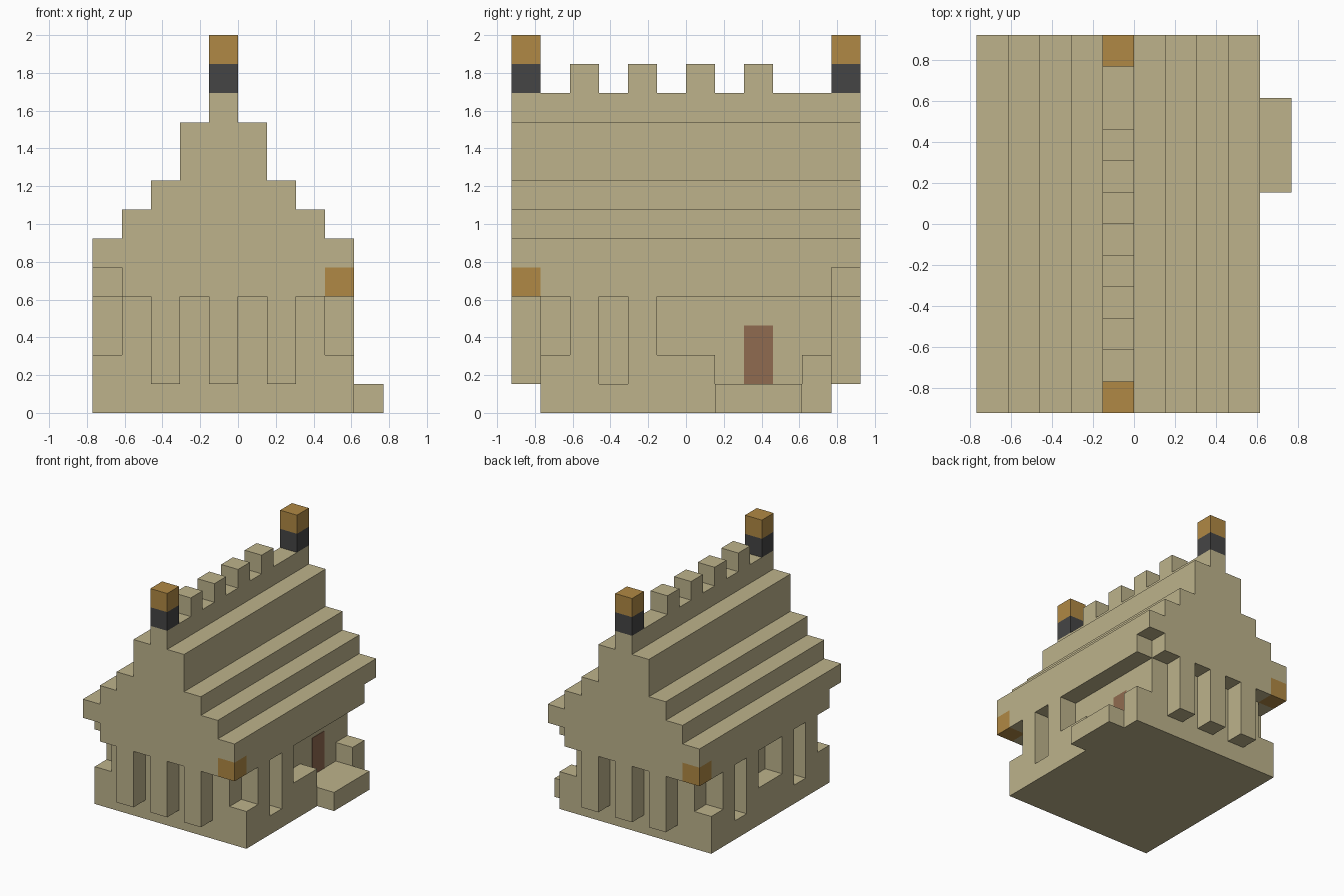
import bpy
import bmesh

cube = bpy.data.objects.get("Cube")
if cube:
    bpy.data.objects.remove(cube, do_unlink=True)

U = 2 / 13  # one building block


def material(name, rgb):
    mat = bpy.data.materials.new(name)
    mat.use_nodes = True
    mat.diffuse_color = (*rgb, 1)
    mat.node_tree.nodes["Principled BSDF"].inputs["Base Color"].default_value = (*rgb, 1)
    return mat


STONE = material("sandstone", (0.51, 0.45, 0.26))
GOLD = material("gold", (0.434, 0.25, 0.058))
DARK = material("charcoal", (0.06, 0.06, 0.06))
WOOD = material("door_brown", (0.28, 0.145, 0.08))


def finish(name, bm, mat):
    bmesh.ops.recalc_face_normals(bm, faces=bm.faces)
    mesh = bpy.data.meshes.new(name)
    bm.to_mesh(mesh)
    bm.free()
    mesh.materials.append(mat)
    obj = bpy.data.objects.new(name, mesh)
    bpy.context.collection.objects.link(obj)
    return obj


def box(name, xs, ys, zs, mat=STONE):
    """Box between block coordinates."""
    bm = bmesh.new()
    bmesh.ops.create_cube(bm, size=1)
    for v in bm.verts:
        v.co = [U * (a + (b - a) * (c + 0.5)) for c, (a, b) in zip(v.co, (xs, ys, zs))]
    return finish(name, bm, mat)


def cut(obj, xs, ys, zs):
    cutter = box("cutter", xs, ys, zs)
    cutter.hide_render = True
    mod = obj.modifiers.new("opening", "BOOLEAN")
    mod.operation, mod.solver, mod.object = "DIFFERENCE", "EXACT", cutter
    bpy.context.view_layer.objects.active = obj
    bpy.ops.object.modifier_apply(modifier=mod.name)
    bpy.data.objects.remove(cutter, do_unlink=True)


# Base and porch step
box("foundation", (-5, 4), (-5, 5), (0, 1))
box("porch_step", (4, 5), (1, 4), (0, 1))

# Walls with window slots, open corners and porch recess
walls = box("walls", (-5, 4), (-5, 5), (1, 4))
left, right = (3, 4.5), (-5.5, -4)
for y in (-3, 2):
    cut(walls, right, (y, y + 1), (0.5, 4.5))
cut(walls, right, (-1, 1), (2, 4.5))
cut(walls, left, (-3, -2), (0.5, 4.5))
for side in (left, right):
    cut(walls, side, (-5.5, -4), (2, 4.5))
cut(walls, right, (4, 5.5), (2, 4.5))
cut(walls, left, (-1, 5.5), (2, 4.5))
cut(walls, left, (1, 4), (0.5, 2.5))

# Door plate on the recessed porch wall
box("door", (2.98, 3.02), (2, 3), (1, 3), WOOD)

# Lintel band and gable beams with columns below
box("lintel_band", (-5, 4), (-5, 5), (4, 5))
for end, ys in (("front", (-6, -5)), ("back", (5, 6))):
    box(end + "_gable_beam", (-4, 3), ys, (4, 5))
    for x in (-3, -1, 1):
        box(end + "_column", (x, x + 1), ys, (1, 4))
    box(end + "_finial_base", (-1, 0), ys, (11, 12), DARK)
    box(end + "_finial_top", (-1, 0), ys, (12, 13), GOLD)

# Gold blocks under two opposite eave corners
box("front_corner_lamp", (3, 4), (-6, -5), (4, 5), GOLD)
box("back_corner_lamp", (-5, -4), (5, 6), (4, 5), GOLD)

# Stepped roof: half profile mirrored, then extruded along y
half = [(4.5, 5)]
for width, top, in ((4.5, 6), (3.5, 7), (2.5, 8), (1.5, 10), (0.5, 11)):
    if half[-1][0] != width:
        half.append((width, half[-1][1]))
    half.append((width, top))
profile = half + [(-x, z) for x, z in reversed(half)]
bm = bmesh.new()
face = bm.faces.new([bm.verts.new(((x - 0.5) * U, -6 * U, z * U)) for x, z in profile])
grown = bmesh.ops.extrude_face_region(bm, geom=[face])["geom"]
bmesh.ops.translate(bm, vec=(0, 12 * U, 0),
                    verts=[g for g in grown if isinstance(g, bmesh.types.BMVert)])
finish("stepped_roof", bm, STONE)

# Ridge battlements
for y in (-4, -2, 0, 2):
    box("ridge_block", (-1, 0), (y, y + 1), (11, 12))
